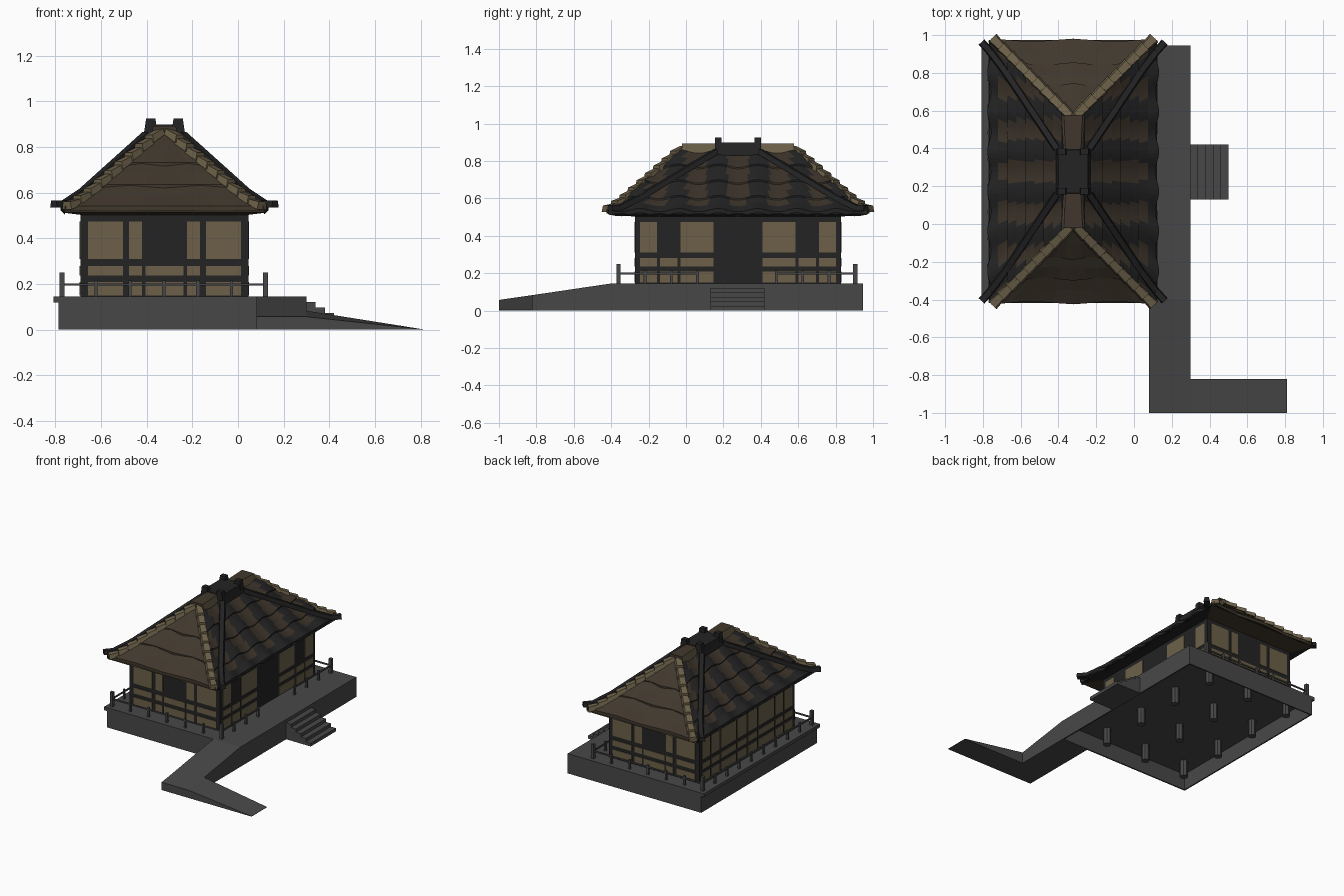
import bpy, bmesh, math
from mathutils import Vector, Matrix

if "Cube" in bpy.data.objects:
    bpy.data.objects.remove(bpy.data.objects["Cube"])

CX, CY = -0.322, 0.278          # centre of the house
FLOOR = 0.145


def material(name, rgb):
    m = bpy.data.materials.new(name)
    m.diffuse_color = (*rgb, 1)
    m.use_nodes = True
    m.node_tree.nodes["Principled BSDF"].inputs["Base Color"].default_value = m.diffuse_color
    return m


GREY = material("grey stone", (0.064, 0.064, 0.064))
DARK = material("dark timber", (0.017, 0.017, 0.017))
TAN = material("tan paper", (0.150, 0.118, 0.066))
BROWN = material("brown thatch", (0.052, 0.039, 0.026))
TILE = material("brown tile", (0.045, 0.033, 0.023))


def finish(bm, name, mats, rule=None, fix=True):
    if fix:
        bmesh.ops.recalc_face_normals(bm, faces=bm.faces)
    bm.normal_update()
    if rule:
        for f in bm.faces:
            f.material_index = rule(f)
    me = bpy.data.meshes.new(name)
    bm.to_mesh(me)
    bm.free()
    ob = bpy.data.objects.new(name, me)
    for m in mats:
        me.materials.append(m)
    bpy.context.collection.objects.link(ob)
    return ob


def add_box(bm, x0, x1, y0, y1, z0, z1):
    mat = Matrix.Translation(((x0 + x1) / 2, (y0 + y1) / 2, (z0 + z1) / 2)) @ \
        Matrix.Diagonal((abs(x1 - x0), abs(y1 - y0), abs(z1 - z0), 1))
    bmesh.ops.create_cube(bm, size=1, matrix=mat)


def boxes(name, mat, items):
    bm = bmesh.new()
    for b in items:
        add_box(bm, *b)
    return finish(bm, name, [mat])


def add_loft(bm, rings):
    """Closed solid through rings of equal point count."""
    vs = [[bm.verts.new(p) for p in r] for r in rings]
    n = len(vs[0])
    for a, b in zip(vs, vs[1:]):
        for i in range(n):
            bm.faces.new((a[i], a[(i + 1) % n], b[(i + 1) % n], b[i]))
    bm.faces.new(vs[0])
    bm.faces.new(vs[-1])


def add_bar(bm, p, q, w0, h0, w1, h1):
    """Tapered bar from p to q, with its underside on the line."""
    p, q = Vector(p), Vector(q)
    side = (q - p).cross(Vector((0, 0, 1))).normalized()
    up = Vector((0, 0, 1))
    add_loft(bm, [[c - side * w / 2, c + side * w / 2,
                   c + side * w * 0.35 + up * h, c - side * w * 0.35 + up * h]
                  for c, w, h in ((p, w0, h0), (q, w1, h1))])


# --- platform: hollow skirt, floor slab, posts beneath ---
boxes("platform_floor", GREY, [(-0.785, 0.30, -0.40, 0.945, 0.12, FLOOR),
                               (-0.807, -0.785, -0.40, 0.945, 0.12, FLOOR)])
boxes("platform_skirt", GREY, [(-0.785, -0.775, -0.40, 0.945, 0, 0.12),
                               (0.29, 0.30, -0.40, 0.945, 0, 0.12),
                               (-0.775, 0.29, -0.40, -0.39, 0, 0.12),
                               (-0.775, 0.29, 0.935, 0.945, 0, 0.12)])
bm = bmesh.new()
for x in (-0.66, -0.32, 0.02):
    for y in (-0.26, 0.10, 0.46, 0.82):
        bmesh.ops.create_cone(bm, cap_ends=True, segments=8, radius1=0.028, radius2=0.028,
                              depth=0.12, matrix=Matrix.Translation((x, y, 0.06)))
finish(bm, "under_posts", [GREY])

# --- bent ramp and front steps ---
bm = bmesh.new()
add_loft(bm, [[(0.08, y, 0), (0.30, y, 0), (0.30, y, z), (0.08, y, z)]
              for y, z in ((-0.40, FLOOR), (-0.82, 0.083), (-1.0, 0.057))])
add_loft(bm, [[(0.30, -1, 0), (0.30, -0.82, 0), (0.30, -0.82, 0.083), (0.30, -1, 0.057)],
              [(0.81, -1, 0), (0.81, -0.82, 0), (0.81, -0.82, 0.002), (0.81, -1, 0.002)]])
finish(bm, "ramp", [GREY])
boxes("steps", GREY, [(0.30 + 0.04 * i, 0.34 + 0.04 * i, 0.13, 0.42, 0, FLOOR * (5 - i) / 6)
                      for i in range(5)])

# --- railing ---
RX0, RX1, RY0, RY1 = -0.77, 0.12, -0.36, 0.905
posts = []


def post(x, y, r, top):
    posts.append((x - r, x + r, y - r, y + r, FLOOR, top))


for x in (RX0, RX1):
    for y in (RY0, RY1):
        post(x, y, 0.011, 0.25)
    for i in range(1, 9):
        if x == RX0 or i not in (4, 5):
            post(x, RY0 + (RY1 - RY0) * i / 9, 0.007, 0.215)
for y in (RY0, RY1):
    for i in range(1, 6):
        post(RX0 + (RX1 - RX0) * i / 6, y, 0.007, 0.215)
boxes("railing_posts", GREY, posts)
RZ = (0.193, 0.203)
boxes("railing_bars", GREY,
      [(RX0, RX1, y - 0.004, y + 0.004, *RZ) for y in (RY0, RY1)] +
      [(RX0 - 0.004, RX0 + 0.004, RY0, RY1, *RZ)] +
      [(RX1 - 0.004, RX1 + 0.004, a, b, *RZ) for a, b in ((RY0, 0.062), (0.484, RY1))])

# --- walls with paper panels ---
WX, WY = 0.367, 0.55             # half sizes of the house
boxes("house_walls", DARK, [(CX - WX, CX + WX, CY - WY, CY + WY, FLOOR, 0.515)])
UP, MID, LOW = (0.31, 0.473), (0.237, 0.28), (0.15, 0.21)
panels = []


def end_panel(a, b, row):
    for y in (CY - WY, CY + WY):
        for s in (-1, 1):
            panels.append((CX + s * a, CX + s * b, y - 0.004, y + 0.004, *row))


def side_panel(a, b, row, faces=(-1, 1)):
    for f in faces:
        for s in (-1, 1):
            x = CX + f * WX
            panels.append((x - 0.004, x + 0.004, CY + s * a, CY + s * b, *row))


for row in (UP, MID, LOW):
    end_panel(0.182, 0.335, row)
    end_panel(0.098, 0.156, row)
    side_panel(0.13, 0.308, row)
    side_panel(0.432, 0.523, row)
    side_panel(0.008, 0.114, row, (-1,))
    if row != UP:
        end_panel(0, 0.084, row)
        side_panel(0.324, 0.416, row)
    else:
        side_panel(0.324, 0.416, row, (-1,))
boxes("paper_panels", TAN, panels)

# --- roof: shared concave profile, d = distance in from the eave ---
EX, EY, RISE = 0.445, 0.695, 0.385


def roof_z(d):
    return 0.525 + d * 0.70 if d < 0.08 else 0.581 + (d - 0.08) * 0.87


def rect(hx, hy, z):
    return [(CX + a * hx, CY + b * hy, z) for a, b in ((-1, -1), (1, -1), (1, 1), (-1, 1))]


bm = bmesh.new()
add_loft(bm, [rect(WX, WY, 0.503)] +
         [rect(EX - d, EY - d, roof_z(d) - 0.012) for d in (0, 0.08, RISE)])
finish(bm, "roof_core", [DARK, BROWN], lambda f: int(abs(f.normal.y) > abs(f.normal.x)))

# side slopes: ribbed and stepped in four courses, brown in the valleys
PITCH, COURSES, N = 0.21, 4, 56
bm = bmesh.new()
for s in (-1, 1):
    prev = None
    for c in range(COURSES):
        d0, d1 = RISE * c / COURSES, RISE * (c + 1) / COURSES
        for d, lift in ((d0, -0.012 if c == 0 else None), (d0, 0.012), ((d0 + d1) / 2, 0.008), (d1, 0.004)):
            if lift is None:
                continue
            row = []
            for i in range(N + 1):
                y = (2 * i / N - 1) * (EY - d)
                w = -math.cos(2 * math.pi * y / PITCH)
                ext = 0.01 * w if d == 0 else 0
                row.append(bm.verts.new((CX + s * (EX - d + ext), CY + y,
                                         roof_z(d) + lift + 0.009 * w)))
            if prev:
                for i in range(N):
                    q = (prev[i], prev[i + 1], row[i + 1], row[i])
                    f = bm.faces.new(q if s > 0 else q[::-1])
                    ym = abs((row[i].co.y + row[i + 1].co.y) / 2 - CY)
                    brown = math.cos(2 * math.pi * ym / PITCH) > 0.0
                    f.material_index = int(brown and d > 0.05)
            prev = row
        if c == COURSES - 1:
            prev = None
finish(bm, "side_roof_tiles", [DARK, TILE], fix=False)

# end slopes: three overlapping thatch layers with gently waved edges
bm = bmesh.new()
for s in (-1, 1):
    for d0, d1 in ((0, 0.14), (0.125, 0.25), (0.235, 0.40)):
        rings = []
        for i in range(9):
            u = i / 4 - 1
            wave = 0.008 * math.cos(u * 2 * math.pi)

            def pt(d, lift, e=0.0):
                return (CX + u * (EX - 0.01 - d), CY + s * (EY - d + e), roof_z(d) + lift)
            dm = (d0 + d1) / 2
            rings.append([pt(d0, -0.006, wave), pt(d0, 0.016, wave), pt(dm, 0.013),
                          pt(d1, 0.004), pt(d1, -0.012), pt(dm, -0.012)])
        add_loft(bm, rings)
finish(bm, "end_roof_thatch", [BROWN])

# hips: tan overlapping tiles at the corners, dark beams on the side slopes
tan, dark = bmesh.new(), bmesh.new()
HIPS = 9
for sx in (-1, 1):
    for sy in (-1, 1):
        def tip(d, z=0.0):
            return (CX + sx * (EX - 0.025 - d), CY + sy * (EY + 0.004 - d), roof_z(max(d, 0)) + z)
        for i in range(HIPS):
            a, b = [-0.008 + 0.405 * k / HIPS for k in (i, i + 1.15)]
            add_bar(tan, tip(a, 0.002), tip(b, -0.008), 0.062, 0.034, 0.05, 0.026)
        path = [(0.485, 0.685, 0.535), (0.44, 0.635, 0.535), (0.36, 0.53, 0.588), (0.085, 0.12, 0.835)]
        pts = [(CX + sx * x, CY + sy * y, z) for x, y, z in path]
        for p, q in zip(pts, pts[1:]):
            add_bar(dark, p, q, 0.042, 0.03, 0.042, 0.03)
finish(tan, "tan_hip_tiles", [TAN])
finish(dark, "dark_hip_beams", [DARK])

# --- ridge: thatch block and dark saddle with four horns ---
bm = bmesh.new()
add_loft(bm, [[(CX - w, y, 0.83), (CX + w, y, 0.83), (CX + w * 0.8, y, 0.893), (CX - w * 0.8, y, 0.893)]
              for y, w in ((CY - 0.30, 0.062), (CY, 0.045), (CY + 0.30, 0.062))])
finish(bm, "ridge_block", [BROWN, TAN], lambda f: int(abs(f.normal.x) > 0.6))
bm = bmesh.new()
add_loft(bm, [rect(0.092, 0.125, 0.83), rect(0.078, 0.115, 0.898)])
for sx in (-1, 1):
    for sy in (-1, 1):
        x, y = CX + sx * 0.06, CY + sy * 0.105
        add_loft(bm, [[(x + a * w, y + b * 0.018, z) for a, b in ((-1, -1), (1, -1), (1, 1), (-1, 1))]
                      for w, z in ((0.03, 0.86), (0.02, 0.926))])
finish(bm, "ridge_saddle", [DARK])
